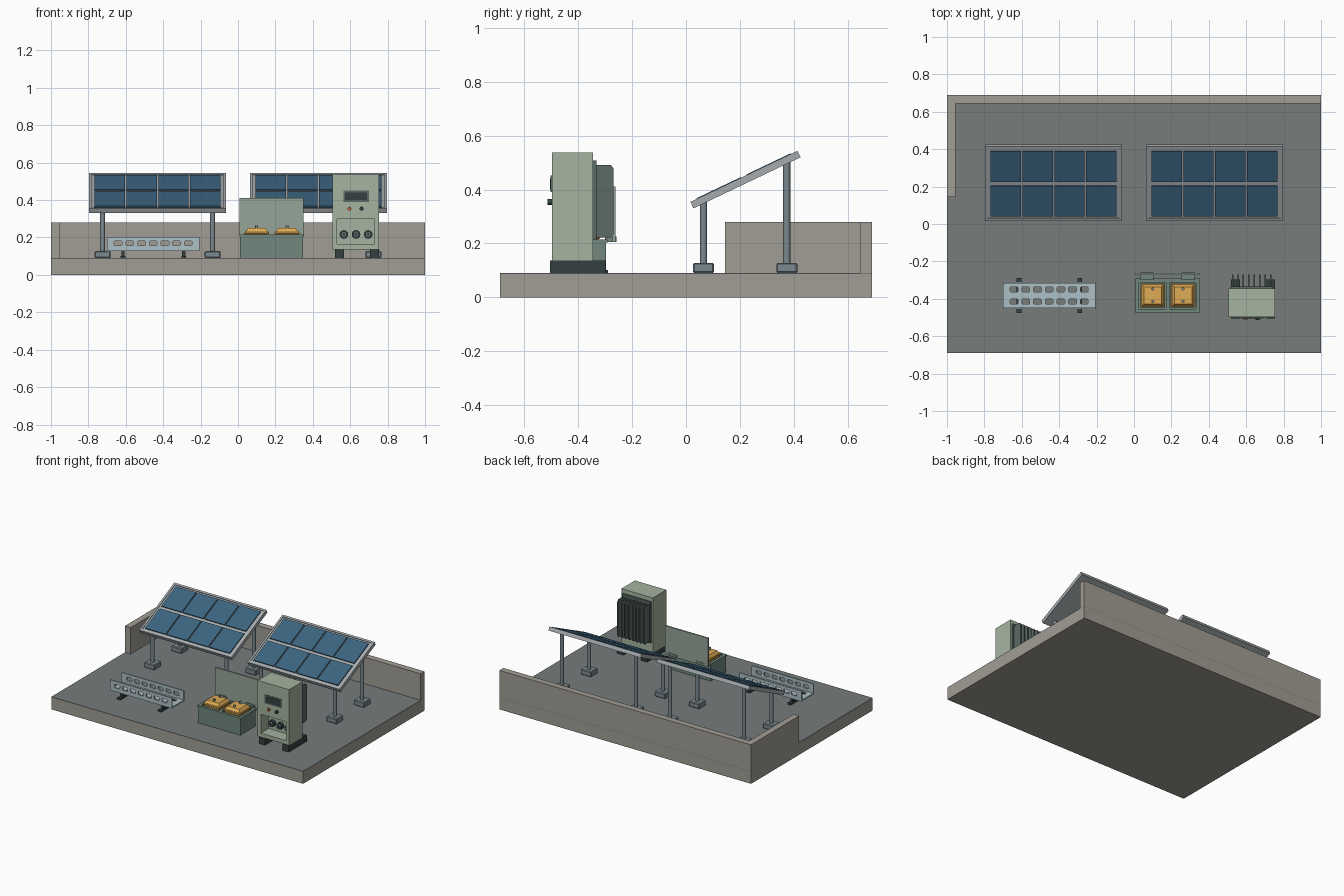
import bpy, bmesh, math
from mathutils import Matrix, Vector

if "Cube" in bpy.data.objects:
    bpy.data.objects.remove(bpy.data.objects["Cube"])


def mat(name, r, g, b):
    m = bpy.data.materials.new(name)
    m.diffuse_color = [(c / 255) ** 2.2 for c in (r, g, b)] + [1]
    m.use_nodes = True
    m.node_tree.nodes["Principled BSDF"].inputs["Base Color"].default_value = m.diffuse_color
    return m


CONCRETE = mat("concrete", 160, 156, 147)
DECK = mat("deck", 118, 123, 122)
STEEL = mat("steel", 122, 136, 142)
FRAME = mat("frame", 165, 170, 173)
CELL = mat("cell", 62, 100, 126)
TRAY = mat("tray", 172, 190, 195)
DARK = mat("dark", 55, 66, 66)
GREEN = mat("pale_green", 163, 178, 158)
BOX = mat("box_green", 112, 134, 125)
LID = mat("lid_green", 148, 163, 150)
FIN = mat("fin", 92, 106, 102)
ORANGE = mat("amber", 222, 170, 85)
RED = mat("button_red", 190, 95, 60)


def finish(name, bm, material, matrix=None):
    me = bpy.data.meshes.new(name)
    bmesh.ops.recalc_face_normals(bm, faces=bm.faces)
    bm.to_mesh(me)
    bm.free()
    ob = bpy.data.objects.new(name, me)
    bpy.context.collection.objects.link(ob)
    if material:
        me.materials.append(material)
    if matrix:
        ob.matrix_world = matrix
    return ob


def boxes(name, items, material, bevel=0, taper=None, matrix=None):
    """One object from boxes given as (x0, x1, y0, y1, z0, z1)."""
    bm = bmesh.new()
    for x0, x1, y0, y1, z0, z1 in items:
        c = Vector(((x0 + x1) / 2, (y0 + y1) / 2, (z0 + z1) / 2))
        size = Matrix.Diagonal((x1 - x0, y1 - y0, z1 - z0, 1))
        vs = bmesh.ops.create_cube(bm, size=1, matrix=Matrix.Translation(c) @ size)["verts"]
        if taper:
            for v in vs:
                if v.co.z > c.z:
                    v.co.x = c.x + (v.co.x - c.x) * taper
                    v.co.y = c.y + (v.co.y - c.y) * taper
        if bevel:
            edges = list({e for v in vs for e in v.link_edges})
            bmesh.ops.bevel(bm, geom=edges, offset=bevel, segments=1, affect='EDGES')
    return finish(name, bm, material, matrix)


def cylinders(name, items, material, r, axis='Z', segs=16):
    """One object from cylinders given as (x, y, z, length), centred."""
    bm = bmesh.new()
    rot = Matrix.Rotation(math.pi / 2, 4, 'X') if axis == 'Y' else Matrix()
    for x, y, z, length in items:
        bmesh.ops.create_cone(bm, cap_ends=True, segments=segs, radius1=r, radius2=r, depth=length,
                              matrix=Matrix.Translation((x, y, z)) @ rot)
    for f in bm.faces:
        f.smooth = len(f.verts) == 4
    for e in bm.edges:
        e.smooth = all(f.smooth for f in e.link_faces)
    return finish(name, bm, material)


def prism(name, profiles, x_ranges, material):
    """Extrude a (y, z) outline along x for each range."""
    bm = bmesh.new()
    for x0, x1 in x_ranges:
        f = bm.faces.new([bm.verts.new((x0, y, z)) for y, z in profiles])
        ext = bmesh.ops.extrude_face_region(bm, geom=[f])["geom"]
        bmesh.ops.translate(bm, vec=(x1 - x0, 0, 0), verts=[v for v in ext if isinstance(v, bmesh.types.BMVert)])
    return finish(name, bm, material)


def cut(ob, cutter):
    cutter.hide_render = True
    cutter.hide_viewport = True
    m = ob.modifiers.new("cut", 'BOOLEAN')
    m.operation = 'DIFFERENCE'
    m.solver = 'EXACT'
    m.object = cutter


# Roof slab and parapets
boxes("roof_slab", [(-1, 1, -.69, .69, 0, .087)], CONCRETE)
boxes("roof_deck", [(-1, 1, -.69, .69, .087, .09)], DECK)
boxes("back_parapet", [(-1, 1, .645, .69, .09, .28)], CONCRETE)
boxes("left_parapet", [(-1, -.955, .145, .645, .09, .28)], CONCRETE)

# Solar panels on tilted posts
W, L = .366, .22
for side, px in (("left", -.43), ("right", .43)):
    M = Matrix.Translation((px, .2205, .437)) @ Matrix.Rotation(math.radians(25.5), 4, 'X')
    boxes(side + "_panel_tray", [(-W, W, -L, L, -.0135, .008)], FRAME, matrix=M)
    boxes(side + "_panel_rim", [(-W, W, -L, -L + .014, .008, .013), (-W, W, L - .014, L, .008, .013),
                                (-W, -W + .014, -L + .014, L - .014, .008, .013),
                                (W - .014, W, -L + .014, L - .014, .008, .013)], FRAME, matrix=M)
    cells = []
    for i in range(4):
        cx = (i - 1.5) * .17
        for y0 in (-.193, .011):
            cells.append((cx - .081, cx + .081, y0, y0 + .182, .008, .0155))
    boxes(side + "_panel_cells", cells, CELL, matrix=M)
    posts, feet = [], []
    for dx in (-.294, .294):
        for y, top in ((.065, .357), (.374, .505)):
            x = px + dx
            posts.append((x, y, (top + .12) / 2, top - .12))
            feet.append((x - .042, x + .042, y - .039, y + .039, .09, .128))
    cylinders(side + "_panel_posts", posts, STEEL, .0135, segs=12)
    boxes(side + "_panel_feet", feet, STEEL, bevel=.005)

# Slotted cable tray
tray = prism("cable_tray", [(-.455, .128), (-.31, .128), (-.31, .203), (-.32, .203), (-.32, .137),
                            (-.445, .137), (-.445, .203), (-.455, .203)], [(-.7, -.207)], TRAY)
xs = [-.4535 + (i - 3) * .0625 for i in range(7)]
side_slots = [(x - .021, x + .021, -.5, -.26, .156, .182) for x in xs]
floor_slots = [(x - .021, x + .021, y - .014, y + .014, .11, .15) for x in xs for y in (-.35, -.415)]
cut(tray, boxes("tray_slot_cutter", side_slots + floor_slots, None, bevel=.005))
stand = []
for x in (-.615, -.29):
    stand.append((x - .013, x + .013, -.475, -.29, .09, .102))
    stand += [(x - .009, x + .009, y - .01, y + .01, .102, .128) for y in (-.435, -.33)]
boxes("cable_tray_stand", stand, DARK)

# Battery box with raised rim
X0, X1, Y0, Y1 = .012, .347, -.47, -.297
boxes("battery_box", [(X0, X1, Y0, Y0 + .015, .09, .206), (X0, X1, Y1 - .015, Y1, .09, .206),
                      (X0, X0 + .015, Y0 + .015, Y1 - .015, .09, .206),
                      (X1 - .015, X1, Y0 + .015, Y1 - .015, .09, .206),
                      (.172, .187, Y0 + .015, Y1 - .015, .09, .206),
                      (X0 + .015, X1 - .015, Y0 + .015, Y1 - .015, .09, .12)], BOX)
boxes("battery_box_rim", [(.007, .352, -.475, -.455, .204, .215), (.007, .352, -.312, -.292, .204, .215),
                          (.007, .027, -.455, -.312, .204, .215),
                          (.332, .352, -.455, -.312, .204, .215),
                          (.17, .189, -.455, -.312, .204, .215)], BOX)

# Open lid with hinge plates
boxes("battery_box_lid", [(.009, .351, -.272, -.261, .205, .412)], LID)
boxes("lid_hinge_plates", [(x - .035, x + .035, -.3, -.258, .206, .225) for x in (.07, .29)], BOX)
cylinders("hinge_screws", [(x + d, -.281, .227, .006) for x in (.07, .29) for d in (-.015, .015)], STEEL, .007, segs=10)

# Batteries
bx = (.1, .262)
boxes("battery_bodies", [(x - .056, x + .056, -.442, -.322, .12, .218) for x in bx], ORANGE)
boxes("battery_shoulders", [(x - .066, x + .066, -.447, -.317, .218, .231) for x in bx], ORANGE, bevel=.003)
boxes("battery_tops", [(x - .06, x + .06, -.441, -.323, .231, .25) for x in bx], ORANGE, taper=.78)
cylinders("battery_terminals", [(x, y, .256, .018) for x in bx for y in (-.347, -.414)], STEEL, .008, segs=12)

# Inverter cabinet with connector recess
cab = boxes("inverter_cabinet", [(.505, .755, -.498, -.345, .137, .537)], GREEN)
cut(cab, boxes("recess_cutter", [(.53, .73, -.55, -.41, .165, .3)], None))
boxes("cabinet_skids", [(x - .025, x + .025, -.504, -.298, .09, .137) for x in (.543, .73)], DARK)
boxes("display_bezel", [(.563, .7, -.502, -.497, .39, .452)], FIN)
boxes("display_screen", [(.573, .69, -.505, -.5, .4, .441)], DARK)
cylinders("red_button", [(.596, -.504, .354, .014)], RED, .01, 'Y')
cylinders("dark_button", [(.661, -.504, .354, .02)], DARK, .011, 'Y')
cx = (.566, .631, .696)
cylinders("connector_collars", [(x, -.42, .216, .024) for x in cx], DARK, .023, 'Y', 20)
cylinders("connector_sockets", [(x, -.435, .216, .02) for x in cx], STEEL, .015, 'Y', 16)
cylinders("connector_pins", [(x, -.443, .216, .014) for x in cx], DARK, .008, 'Y', 12)

# Heat sink on the cabinet back
boxes("heat_sink_plate", [(.517, .743, -.345, -.333, .212, .508)], FIN)
fin_x = [.527 + i * .0291 for i in range(8)]
prism("heat_sink_fins", [(-.333, .222), (-.279, .222), (-.269, .234), (-.269, .478), (-.279, .491), (-.333, .491)],
      [(x - .004, x + .004) for x in fin_x], FIN)
